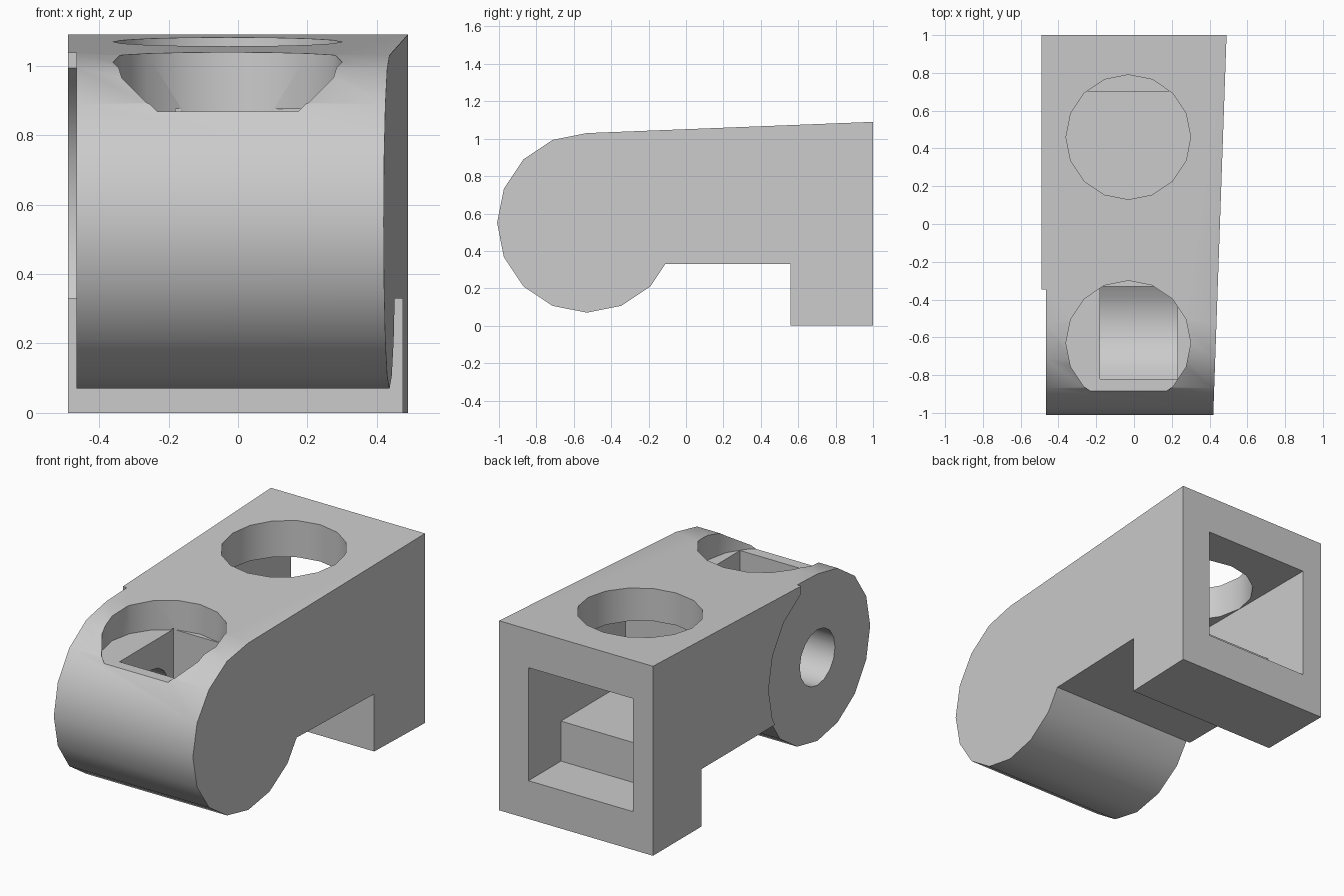
import bpy, bmesh, math
from mathutils import Vector

old = bpy.data.objects.get("Cube")
if old:
    bpy.data.objects.remove(old, do_unlink=True)

grey = bpy.data.materials.new("light_grey")
grey.use_nodes = True
colour = (0.6, 0.6, 0.6, 1)
grey.diffuse_color = colour
grey.node_tree.nodes["Principled BSDF"].inputs["Base Color"].default_value = colour

HUB = (-0.53, 0.55)      # centre of the round end, as (y, z)
HUB_R = 0.48


def arc(centre, r, start, end, steps):
    """Points on a circle, angles in degrees."""
    angles = [math.radians(start + (end - start) * i / steps) for i in range(steps + 1)]
    return [(centre[0] + r * math.cos(a), centre[1] + r * math.sin(a)) for a in angles]


def prism(name, points, low, high, axis="x"):
    """Extrude a (y, z) profile along x, or an (x, y) profile along z."""
    bm = bmesh.new()
    place = (lambda u, v: (low, u, v)) if axis == "x" else (lambda u, v: (u, v, low))
    face = bm.faces.new([bm.verts.new(place(u, v)) for u, v in points])
    top = bmesh.ops.extrude_face_region(bm, geom=[face])["geom"]
    shift = Vector((high - low, 0, 0)) if axis == "x" else Vector((0, 0, high - low))
    bmesh.ops.translate(bm, vec=shift, verts=[g for g in top if isinstance(g, bmesh.types.BMVert)])
    bmesh.ops.recalc_face_normals(bm, faces=bm.faces)
    mesh = bpy.data.meshes.new(name)
    bm.to_mesh(mesh)
    bm.free()
    mesh.materials.append(grey)
    obj = bpy.data.objects.new(name, mesh)
    bpy.context.collection.objects.link(obj)
    return obj


def cut(target, cutter):
    """Subtract the cutter, then remove it."""
    mod = target.modifiers.new("cut", "BOOLEAN")
    mod.operation = "DIFFERENCE"
    mod.solver = "EXACT"
    mod.object = cutter
    bpy.context.view_layer.objects.active = target
    bpy.ops.object.modifier_apply(modifier=mod.name)
    bpy.data.objects.remove(cutter, do_unlink=True)


# Body: round front end, sloping top, square rear leg
profile = arc(HUB, HUB_R, 90, 315, 10)
profile += [(-0.111, 0.33), (0.56, 0.33), (0.56, 0), (1, 0), (1, 1.09)]
body = prism("bracket_body", profile, -0.49, 0.49)
for v in body.data.vertices:          # tapered left side
    if v.co.x > 0:
        v.co.x = 0.455 + 0.035 * v.co.y

# Shallow recess around the round end on the right side
recess = arc(HUB, HUB_R, 67.5, -22.5, 4)
recess += [(-0.111, 0.33), (-0.1, -0.1), (-1.2, -0.1), (-1.2, 1.3), (recess[0][0], 1.3)]
cut(body, prism("recess_cutter", recess, -0.6, -0.465))

# Stepped cavity open at the back
cavity = [(0.12, 0.45), (0.705, 0.45), (0.705, 0.22), (1.1, 0.22), (1.1, 0.87), (0.12, 0.87)]
cut(body, prism("cavity_cutter", cavity, -0.362, 0.302))

# Front pocket with a curved floor
pocket = [(y, HUB[1] - math.sqrt(0.33 ** 2 - (y - HUB[0]) ** 2))
          for y in [-0.82 + 0.49 * i / 8 for i in range(9)]]
pocket += [(-0.33, 0.875), (-0.82, 0.875)]
cut(body, prism("pocket_cutter", pocket, -0.18, 0.23))

# Two round holes in the top
for y in (-0.63, 0.46):
    ring = arc((-0.03, y), 0.33, 0, 360, 16)[:-1]
    cut(body, prism("top_hole_cutter", ring, 0.868, 1.3, "z"))

# Pin hole from the right side into the pocket
cut(body, prism("pin_hole_cutter", arc(HUB, 0.16, 0, 360, 16)[:-1], -0.6, -0.1))

bpy.ops.object.select_all(action="DESELECT")
body.select_set(True)
bpy.context.view_layer.objects.active = body
bpy.ops.object.shade_smooth_by_angle(angle=math.radians(30))
